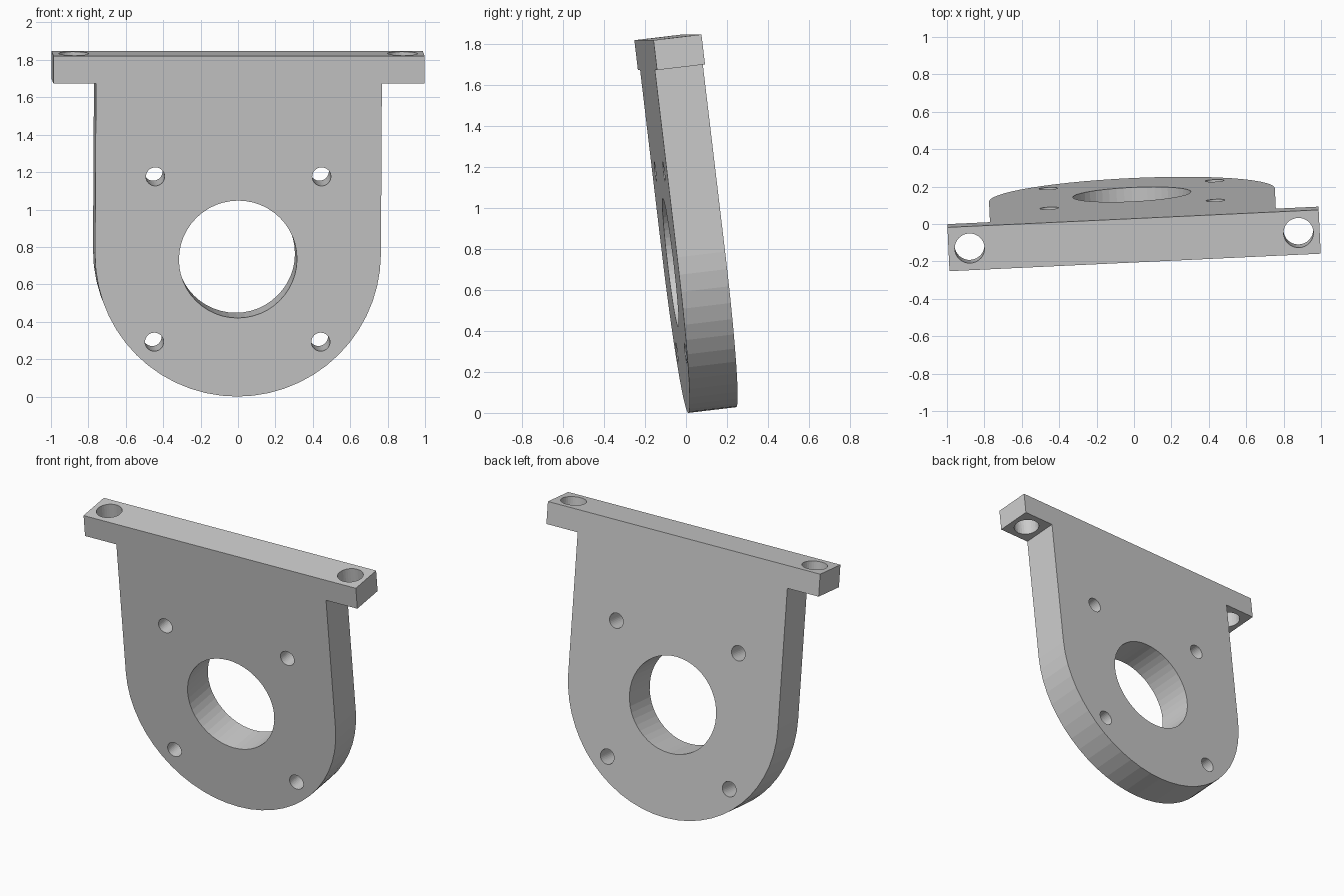
import bpy, bmesh
from math import sin, cos, pi, radians
from mathutils import Matrix, Vector

if "Cube" in bpy.data.objects:
    bpy.data.objects.remove(bpy.data.objects["Cube"])

T = 0.236          # plate thickness
H = 1.833          # height along the plate
R = 0.765          # half width of plate and radius of rounded end
BAR_W, BAR_H = 0.9935, 0.147
HOLE_Z = 0.739     # centre of the bore and bolt pattern
ARC = 28

# T-shaped outline with a round lower end, extruded through the thickness
bar_z = H - BAR_H
outline = [(R * cos(pi + pi * i / ARC), R + R * sin(pi + pi * i / ARC)) for i in range(ARC + 1)]
outline += [(R, bar_z), (BAR_W, bar_z), (BAR_W, H), (-BAR_W, H), (-BAR_W, bar_z), (-R, bar_z)]
bm = bmesh.new()
face = bm.faces.new([bm.verts.new((x, 0, z)) for x, z in outline])
ext = bmesh.ops.extrude_face_region(bm, geom=[face])
moved = [g for g in ext["geom"] if isinstance(g, bmesh.types.BMVert)]
bmesh.ops.translate(bm, verts=moved, vec=(0, T, 0))
bmesh.ops.recalc_face_normals(bm, faces=bm.faces)
mesh = bpy.data.meshes.new("mounting_plate")
bm.to_mesh(mesh)
bm.free()
plate = bpy.data.objects.new("mounting_plate", mesh)
bpy.context.collection.objects.link(plate)


def drill(radius, loc, depth, along_y, sides):
    bpy.ops.mesh.primitive_cylinder_add(vertices=sides, radius=radius, depth=depth, location=loc,
                                        rotation=(pi / 2 if along_y else 0, 0, 0))
    cutter = bpy.context.object
    bpy.context.view_layer.objects.active = plate
    mod = plate.modifiers.new("hole", "BOOLEAN")
    mod.operation = "DIFFERENCE"
    mod.solver = "EXACT"
    mod.object = cutter
    bpy.ops.object.modifier_apply(modifier=mod.name)
    bpy.data.objects.remove(cutter)


# Central bore, four bolt holes, two holes down through the bar ends
drill(0.316, (0, T / 2, HOLE_Z), 1, True, 48)
for sx in (-1, 1):
    for sz in (-1, 1):
        drill(0.05, (sx * 0.445, T / 2, HOLE_Z + sz * 0.445), 1, True, 32)
    drill(0.08, (sx * 0.88, T / 2, H - BAR_H / 2), 0.5, False, 32)

# Lean forward, turn slightly, then centre and set on the ground
plate.data.transform(Matrix.Rotation(radians(2.7), 4, "Z") @ Matrix.Rotation(radians(6.8), 4, "X"))
co = [v.co for v in plate.data.vertices]
lo = Vector([min(c[i] for c in co) for i in range(3)])
hi = Vector([max(c[i] for c in co) for i in range(3)])
plate.data.transform(Matrix.Translation((-(lo.x + hi.x) / 2, -(lo.y + hi.y) / 2, -lo.z)))
